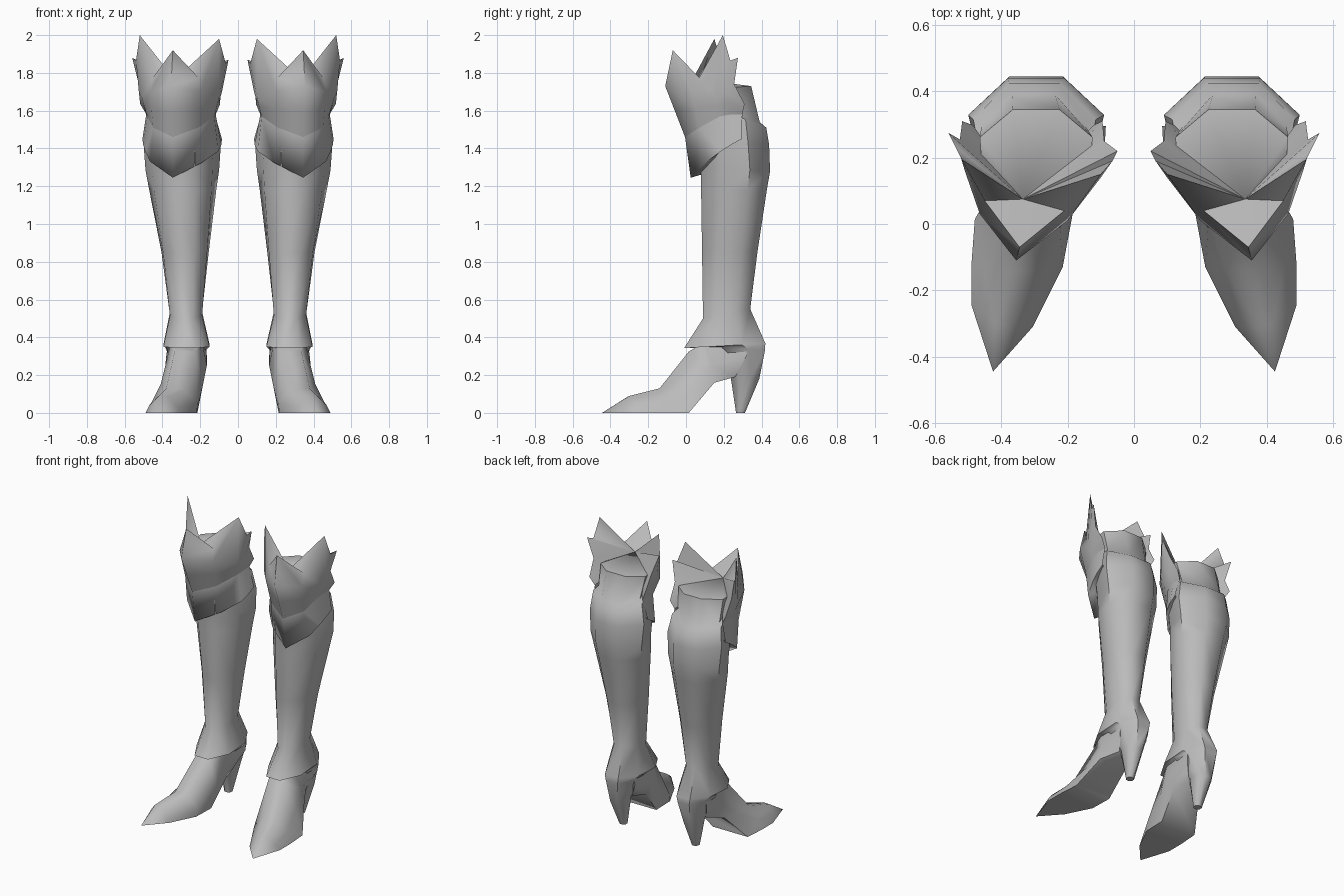
import bpy, bmesh, math

grey = bpy.data.materials.new("steel grey")
grey.diffuse_color = (0.5, 0.5, 0.5, 1)


def finish(name, bm, angle=65):
    """Turn a bmesh into a part, mirrored to make the pair."""
    bmesh.ops.recalc_face_normals(bm, faces=bm.faces)
    me = bpy.data.meshes.new(name)
    bm.to_mesh(me)
    bm.free()
    me.materials.append(grey)
    ob = bpy.data.objects.new(name, me)
    bpy.context.collection.objects.link(ob)
    ob.modifiers.new("pair", 'MIRROR').use_mirror_merge = False
    bpy.ops.object.select_all(action='DESELECT')
    bpy.context.view_layer.objects.active = ob
    ob.select_set(True)
    bpy.ops.object.shade_smooth_by_angle(angle=math.radians(angle))


def ring(x0, x1, y0, y1, zf, zb, front=1.0):
    """Eight-sided section filling a box, tilted front to back, narrowed at the front."""
    pts = []
    for i in range(8):
        a = math.radians(22.5 + 45 * i)
        u = math.cos(a) / math.cos(math.radians(22.5))
        v = math.sin(a) / math.cos(math.radians(22.5))
        if v < 0:
            u *= front
        pts.append(((x0 + x1) / 2 + u * (x1 - x0) / 2,
                    (y0 + y1) / 2 + v * (y1 - y0) / 2,
                    zf + (zb - zf) * (v + 1) / 2))
    return pts


def loft(bm, rows, closed=True):
    """Skin rows of equal length."""
    vs = [[bm.verts.new(p) for p in r] for r in rows]
    n = len(rows[0])
    for a, b in zip(vs, vs[1:]):
        for i in range(n if closed else n - 1):
            j = (i + 1) % n
            bm.faces.new((a[i], a[j], b[j], b[i]))
    return vs


def fan(bm, verts, tip, closed=True):
    t = bm.verts.new(tip)
    for i in range(len(verts) if closed else len(verts) - 1):
        bm.faces.new((verts[i], verts[(i + 1) % len(verts)], t))


# leg in one skin: heel, ankle cuff, calf, rim and recessed top
bm = bmesh.new()
legs = loft(bm, [ring(*r) for r in (
    (.25, .30, .265, .312, 0, 0),
    (.22, .34, .235, .388, .20, .18),
    (.165, .38, .12, .418, .355, .33),
    (.15, .395, -.01, .42, .343, .368),
    (.19, .36, .09, .34, .50, .55),
    (.155, .405, .085, .378, .85, .85, .93),
    (.115, .47, .08, .428, 1.18, 1.18, .86),
    (.10, .49, .08, .445, 1.30, 1.28, .82),
    (.09, .50, .06, .44, 1.45, 1.42, .80),
    (.115, .485, .05, .425, 1.66, 1.51, .82),
    (.145, .46, .06, .39, 1.66, 1.54, .85),
    (.125, .465, .06, .345, 1.71, 1.73, .95))])
bm.faces.new(legs[0])
fan(bm, legs[-1], (.335, .075, 1.765))
finish("leg", bm, 52)

# knee guard with pointed crown: columns run from inner back, round the front, to outer back
crown = [(.05, .22, 1.87), (.065, .19, 1.85), (.10, .15, 1.98), (.21, .04, 1.775),
         (.345, -.07, 1.92), (.45, .07, 1.775), (.52, .195, 2.0), (.54, .235, 1.865),
         (.56, .275, 1.88)]
bulge = [(.09, .25, 1.74), (.085, .20, 1.70), (.10, .14, 1.67), (.20, .01, 1.70),
         (.355, -.11, 1.73), (.465, .03, 1.70), (.51, .16, 1.67), (.525, .21, 1.70),
         (.525, .255, 1.74)]
seam = [(.122, .298, 1.58), (.118, .24, 1.58), (.125, .18, 1.57), (.21, .06, 1.51),
        (.345, -.005, 1.46), (.45, .07, 1.51), (.48, .18, 1.57), (.486, .24, 1.58),
        (.485, .298, 1.58)]
# side fins flare between bulge and seam
flare = [tuple((p + q) / 2 for p, q in zip(a, b)) for a, b in zip(bulge, seam)]
flare[0], flare[-1] = (.095, .31, 1.635), (.518, .31, 1.635)
bm = bmesh.new()
k = loft(bm, [crown, bulge, flare, seam], closed=False)
edge = [r[0] for r in k[:0:-1]] + k[0] + [r[-1] for r in k[1:]]
fan(bm, edge, (.335, .075, 1.765), closed=False)
finish("knee_guard", bm, 95)

# lower knee plate, turned in underneath to meet the leg
hem = [(.085, .295, 1.45), (.088, .24, 1.42), (.105, .185, 1.385), (.19, .10, 1.325),
       (.345, .025, 1.245), (.465, .11, 1.33), (.492, .185, 1.385), (.502, .24, 1.42),
       (.506, .295, 1.45)]
inner = [(.30 + (x - .30) * .8, .25 + (y - .25) * .7, z + .02) for x, y, z in hem]
bm = bmesh.new()
loft(bm, [seam, hem, inner], closed=False)
finish("knee_plate", bm, 95)


def section(bl, br, sl, sr, tl, tr):
    return [bl, sl, tl, tr, sr, br]


# pointed shoe, lofted from toe to arch and into the heel
bm = bmesh.new()
s = loft(bm, [
    section((.305, -.31, 0), (.49, -.245, 0), (.32, -.31, .03), (.47, -.26, .04),
            (.37, -.31, .085), (.42, -.30, .09)),
    section((.22, -.14, 0), (.49, -.12, 0), (.215, -.13, .05), (.455, -.12, .06),
            (.28, -.14, .125), (.38, -.14, .13)),
    section((.215, .015, 0), (.48, .015, 0), (.185, .03, .15), (.41, .04, .15),
            (.225, .015, .325), (.335, .015, .325)),
    section((.195, .15, .16), (.40, .15, .16), (.165, .14, .25), (.385, .14, .25),
            (.19, .10, .375), (.355, .10, .375)),
    section((.225, .26, .19), (.335, .26, .19), (.165, .32, .30), (.38, .32, .30),
            (.17, .32, .37), (.37, .32, .37))])
fan(bm, s[0], (.425, -.445, 0))
bm.faces.new(s[-1])
finish("shoe", bm)
